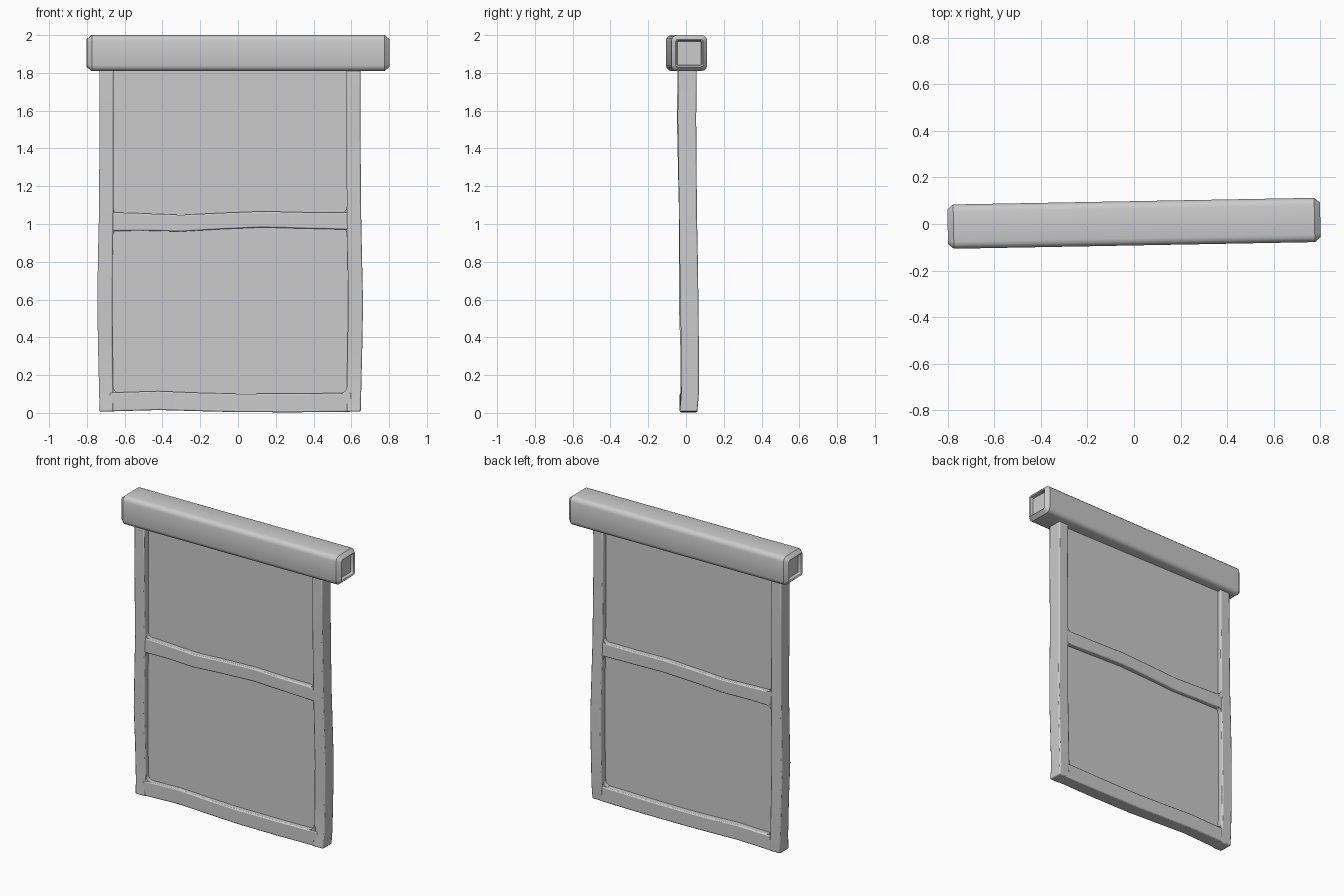
import bpy, bmesh, math
from mathutils import Vector


def finish(name, bm, bevel=0.0, segments=2):
    bmesh.ops.recalc_face_normals(bm, faces=bm.faces[:])
    mesh = bpy.data.meshes.new(name)
    bm.to_mesh(mesh)
    bm.free()
    ob = bpy.data.objects.new(name, mesh)
    bpy.context.collection.objects.link(ob)
    if bevel:
        m = ob.modifiers.new("soft_edges", 'BEVEL')
        m.width, m.segments, m.limit_method = bevel, segments, 'ANGLE'
        m.angle_limit = math.radians(40)
    bpy.ops.object.select_all(action='DESELECT')
    bpy.context.view_layer.objects.active = ob
    ob.select_set(True)
    bpy.ops.object.shade_smooth_by_angle(angle=math.radians(35))
    return ob


def loft(name, rings, bevel=0.0):
    """Skin a list of point rings and cap both ends."""
    bm = bmesh.new()
    vs = [[bm.verts.new(p) for p in r] for r in rings]
    n = len(rings[0])
    for a, b in zip(vs, vs[1:]):
        for i in range(n):
            j = (i + 1) % n
            bm.faces.new((a[i], a[j], b[j], b[i]))
    bm.faces.new(vs[0])
    bm.faces.new(vs[-1])
    return finish(name, bm, bevel)


def post(name, rows):
    # rows: z, x min, x max, y min, y max
    return loft(name, [[(a, c, z), (b, c, z), (b, d, z), (a, d, z)]
                       for z, a, b, c, d in rows], 0.007)


def rail(name, rows):
    # rows: x, z min, z max, y min, y max
    return loft(name, [[(x, c, a), (x, c, b), (x, d, b), (x, d, a)]
                       for x, a, b, c, d in rows], 0.007)


# Wobbly side posts
post("left_post", [
    (0.007, -0.733, -0.66, -0.036, 0.058), (0.10, -0.735, -0.66, -0.030, 0.062),
    (0.35, -0.741, -0.664, -0.030, 0.060), (0.58, -0.745, -0.665, -0.038, 0.056),
    (0.85, -0.741, -0.663, -0.036, 0.055), (1.05, -0.736, -0.66, -0.037, 0.053),
    (1.55, -0.733, -0.66, -0.048, 0.048), (1.86, -0.733, -0.66, -0.044, 0.048)])
post("right_post", [
    (0.007, 0.575, 0.65, -0.034, 0.060), (0.10, 0.575, 0.652, -0.024, 0.068),
    (0.35, 0.58, 0.658, -0.026, 0.068), (0.58, 0.583, 0.662, -0.030, 0.066),
    (0.85, 0.58, 0.656, -0.034, 0.062), (1.05, 0.576, 0.652, -0.036, 0.058),
    (1.55, 0.575, 0.648, -0.044, 0.054), (1.86, 0.575, 0.648, -0.042, 0.056)])

# Wavy cross rails
rail("middle_rail", [
    (-0.68, 0.963, 1.062, -0.032, 0.050), (-0.50, 0.965, 1.056, -0.032, 0.050),
    (-0.30, 0.960, 1.048, -0.034, 0.050), (-0.10, 0.972, 1.058, -0.030, 0.052),
    (0.13, 0.982, 1.067, -0.028, 0.056), (0.35, 0.976, 1.062, -0.030, 0.056),
    (0.60, 0.970, 1.061, -0.032, 0.055)])
rail("bottom_rail", [
    (-0.68, 0.008, 0.107, -0.032, 0.058), (-0.42, 0.015, 0.115, -0.026, 0.060),
    (-0.20, 0.009, 0.106, -0.030, 0.060), (0.0, 0.004, 0.101, -0.034, 0.058),
    (0.30, 0.003, 0.102, -0.032, 0.060), (0.60, 0.006, 0.106, -0.028, 0.062)])

# Small fillets rounding the corners of the openings
for x, z, sx, sz in [(-0.66, 1.058, 1, 1), (0.575, 1.059, -1, 1),
                     (-0.662, 0.967, 1, -1), (0.578, 0.973, -1, -1),
                     (-0.66, 0.109, 1, 1), (0.575, 0.106, -1, 1)]:
    x0, z0, r = x - sx * 0.012, z - sz * 0.012, 0.03
    pts = [(x0, z0), (x + sx * r, z0)]
    for k in range(5):
        t = math.radians(90 * k / 4)
        pts.append((x + sx * r * (1 - math.sin(t)), z + sz * r * (1 - math.cos(t))))
    pts.append((x0, z + sz * r))
    loft("corner_fillet", [[(px, y, pz) for px, pz in pts] for y in (-0.026, 0.051)])

# Thin panel filling both openings
rail("panel", [(-0.68, 0.06, 1.86, 0.002, 0.022), (0.60, 0.06, 1.86, 0.002, 0.022)])


# Top beam: rounded square section, chamfered ends with a recessed square
def ring(x, h, r):
    pts = []
    for q in range(4):
        c = math.radians(90 * q + 45)
        cy = (h - r) * round(math.cos(c) * 1.4142)
        cz = (h - r) * round(math.sin(c) * 1.4142)
        for k in range(4):
            a = math.radians(90 * q + 30 * k)
            pts.append((x, cy + r * math.cos(a), cz + r * math.sin(a)))
    return pts


end = [(0.775, 0.062, 0.004), (0.795, 0.066, 0.006), (0.80, 0.073, 0.012),
       (0.795, 0.078, 0.018), (0.775, 0.095, 0.03)]
sections = [(-x, h, r) for x, h, r in end] + end[::-1]
beam = loft("top_beam", [ring(*s) for s in sections])
beam.location = Vector((0, 0.003, 1.905))
beam.rotation_euler.z = math.radians(1.05)
